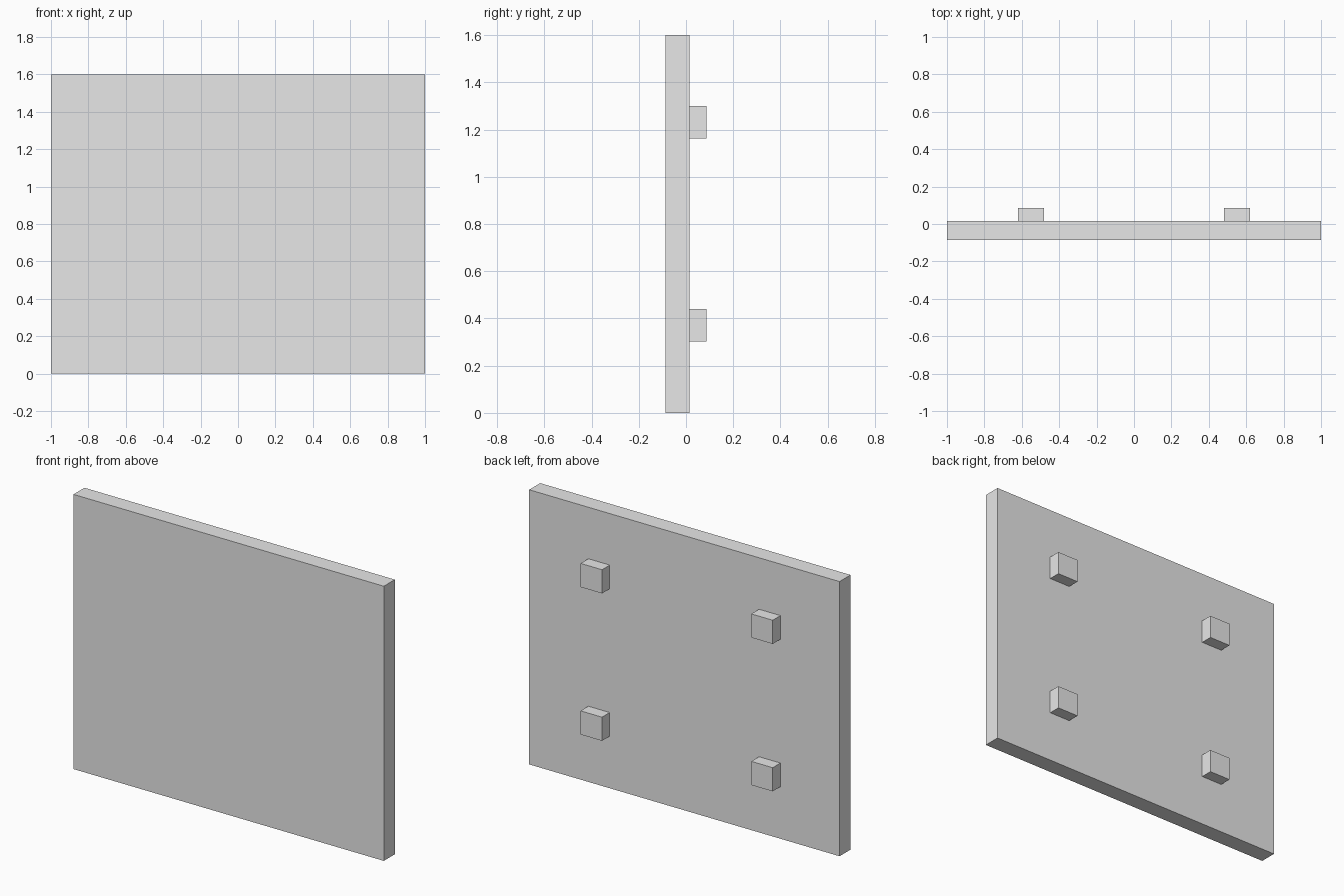
import bpy

cube = bpy.data.objects.get("Cube")
if cube:
    bpy.data.objects.remove(cube, do_unlink=True)

# Single light grey material
grey = bpy.data.materials.new("light_grey")
grey.use_nodes = True
colour = (0.8, 0.8, 0.8, 1.0)
grey.diffuse_color = colour
grey.node_tree.nodes["Principled BSDF"].inputs["Base Color"].default_value = colour


def box(name, low, high):
    """Add a flat-shaded box spanning two opposite corners."""
    centre = [(a + b) / 2 for a, b in zip(low, high)]
    bpy.ops.mesh.primitive_cube_add(size=1, location=centre)
    obj = bpy.context.object
    obj.name = name
    obj.scale = [b - a for a, b in zip(low, high)]
    bpy.ops.object.transform_apply(location=False, rotation=False, scale=True)
    obj.data.materials.append(grey)
    return obj


# Flat rectangular panel
FRONT, BACK, REAR = -0.086, 0.015, 0.086
box("panel", (-1, FRONT, 0), (1, BACK, 1.6))

# Four mounting blocks on the back
HALF = 0.069
for side, x in (("left", 0.55), ("right", -0.55)):
    for level, z in (("lower", 0.372), ("upper", 1.231)):
        box(f"{level}_{side}_mounting_block",
            (x - HALF, BACK, z - HALF), (x + HALF, REAR, z + HALF))
